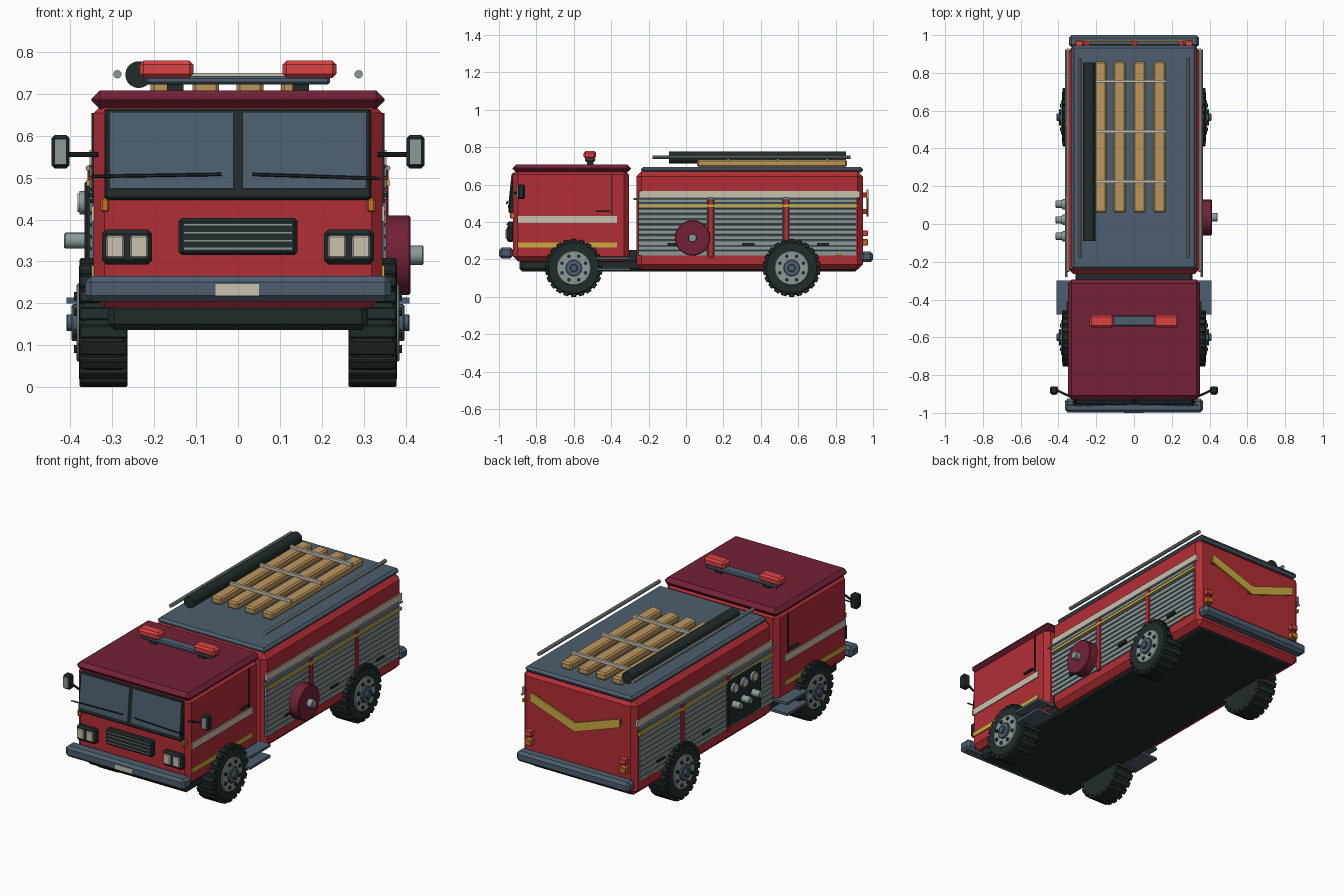
import bpy, bmesh, math
from mathutils import Vector, Matrix

if "Cube" in bpy.data.objects:
    bpy.data.objects.remove(bpy.data.objects["Cube"])


def lin(c):
    return c / 12.92 if c <= 0.04045 else ((c + 0.055) / 1.055) ** 2.4


def mat(name, r, g, b):
    m = bpy.data.materials.new(name)
    m.diffuse_color = (lin(r), lin(g), lin(b), 1)
    m.use_nodes = True
    m.node_tree.nodes["Principled BSDF"].inputs["Base Color"].default_value = m.diffuse_color
    return m


RED = mat("red_paint", 0.70, 0.18, 0.21)
MAROON = mat("maroon_paint", 0.45, 0.13, 0.21)
SLATE = mat("slate_metal", 0.30, 0.37, 0.43)
DARK = mat("dark_rubber", 0.13, 0.17, 0.17)
GREY = mat("light_grey_metal", 0.55, 0.60, 0.60)
CREAM = mat("cream", 0.79, 0.76, 0.69)
TAN = mat("tan_wood", 0.74, 0.59, 0.36)
YELLOW = mat("yellow", 0.80, 0.67, 0.25)
ORANGE = mat("orange", 0.80, 0.45, 0.15)
LAMP = mat("lamp_red", 0.86, 0.26, 0.26)


def finish(name, bm, m, bevel=0, mirror=False, smooth=False):
    bmesh.ops.recalc_face_normals(bm, faces=bm.faces)
    me = bpy.data.meshes.new(name)
    bm.to_mesh(me)
    bm.free()
    me.materials.append(m)
    ob = bpy.data.objects.new(name, me)
    bpy.context.collection.objects.link(ob)
    if bevel:
        b = ob.modifiers.new("bevel", 'BEVEL')
        b.width, b.segments, b.limit_method = bevel, 1, 'ANGLE'
    if mirror:
        ob.modifiers.new("mirror", 'MIRROR').use_clip = False
    if smooth:
        bpy.ops.object.select_all(action='DESELECT')
        ob.select_set(True)
        bpy.context.view_layer.objects.active = ob
        bpy.ops.object.shade_smooth_by_angle(angle=math.radians(35))
    return ob


def add_box(bm, x, y, z, rot=Matrix()):
    mid = Vector([(a[0] + a[1]) / 2 for a in (x, y, z)])
    size = [abs(a[1] - a[0]) for a in (x, y, z)]
    bmesh.ops.create_cube(bm, size=1, matrix=rot @ Matrix.Translation(mid) @ Matrix.Diagonal((*size, 1)))


def boxes(name, m, items, bevel=0, mirror=False):
    bm = bmesh.new()
    for it in items:
        add_box(bm, *it)
    return finish(name, bm, m, bevel, mirror)


def box(name, m, x, y, z, bevel=0, mirror=False):
    return boxes(name, m, [(x, y, z)], bevel, mirror)


def rods(name, m, items, n=20, bevel=0, mirror=False):
    """Cylinders given as (start, end, radius)."""
    bm = bmesh.new()
    for a, b, r in items:
        a, b = Vector(a), Vector(b)
        rot = (b - a).to_track_quat('Z', 'Y').to_matrix().to_4x4()
        bmesh.ops.create_cone(bm, cap_ends=True, segments=n, radius1=r, radius2=r, depth=(b - a).length,
                              matrix=Matrix.Translation((a + b) / 2) @ rot)
    return finish(name, bm, m, bevel, mirror, n > 12)


def prism(name, m, pts, y0, y1):
    """Outline in x and z, extruded along y."""
    bm = bmesh.new()
    f = bm.faces.new([bm.verts.new((x, y0, z)) for x, z in pts])
    ext = bmesh.ops.extrude_face_region(bm, geom=[f])
    bmesh.ops.translate(bm, vec=(0, y1 - y0, 0), verts=[v for v in ext['geom'] if isinstance(v, bmesh.types.BMVert)])
    return finish(name, bm, m)


# Chassis, cab and rear body
box("chassis", DARK, (-0.31, 0.31), (-0.89, 0.92), (0.136, 0.2), 0.015)
box("cab_link", DARK, (-0.3, 0.3), (-0.32, -0.25), (0.15, 0.25))
box("cab", RED, (-0.345, 0.345), (-0.925, -0.305), (0.19, 0.68), 0.026)
box("cab_roof", MAROON, (-0.35, 0.35), (-0.928, -0.295), (0.664, 0.708), 0.02)
box("rear_body", RED, (-0.348, 0.348), (-0.265, 0.945), (0.145, 0.672), 0.028)
box("rear_roof", SLATE, (-0.33, 0.33), (-0.24, 0.945), (0.664, 0.695), 0.012)

# Bumpers and number plate
box("front_bumper", SLATE, (-0.365, 0.365), (-0.998, -0.925), (0.205, 0.265), 0.014)
box("rear_bumper", SLATE, (-0.345, 0.345), (0.935, 1.0), (0.185, 0.242), 0.014)
box("number_plate", CREAM, (-0.054, 0.05), (-1.0, -0.99), (0.218, 0.246))

# Windshield, leaning back slightly
lean = Matrix.Translation((0, -0.93, 0.56)) @ Matrix.Rotation(math.radians(-6), 4, 'X')
boxes("windshield_frame", DARK, [((-0.318, 0.318), (-0.008, 0.02), (-0.112, 0.105), lean)], 0.005)
boxes("windshield_glass", SLATE, [((0.011, 0.307), (-0.013, 0), (-0.088, 0.096), lean)], 0, True)
rods("wipers", DARK, [((-0.35, -0.958, 0.503), (-0.04, -0.955, 0.508), 0.004),
                      ((0.035, -0.955, 0.508), (0.34, -0.958, 0.498), 0.004)], 6)

# Grille and front lamps
box("grille_frame", DARK, (-0.142, 0.142), (-0.955, -0.92), (0.315, 0.404), 0.008)
boxes("grille_bars", GREY, [((-0.13, 0.13), (-0.961, -0.95), (z, z + 0.006)) for z in (0.328, 0.347, 0.366, 0.385)])
box("headlight_frame", DARK, (0.205, 0.325), (-0.957, -0.92), (0.293, 0.376), 0.01, True)
boxes("headlight_lens", CREAM, [((x, x + 0.043), (-0.965, -0.95), (0.308, 0.362)) for x in (0.215, 0.272)], 0.004, True)
box("turn_signal", ORANGE, (0.308, 0.328), (-0.94, -0.91), (0.418, 0.451), 0.004, True)

# Mirrors
rods("mirror_arm", DARK, [((0.335, -0.915, 0.555), (0.42, -0.875, 0.555), 0.006)], 8, 0, True)
box("mirror_head", DARK, (0.402, 0.445), (-0.9, -0.86), (0.522, 0.602), 0.008, True)
box("mirror_glass", GREY, (0.409, 0.438), (-0.905, -0.895), (0.532, 0.592), 0, True)

# Cab side trim
box("cab_white_stripe", CREAM, (0.342, 0.35), (-0.9, -0.37), (0.395, 0.432), 0, True)
box("cab_yellow_stripe", YELLOW, (0.342, 0.35), (-0.9, -0.37), (0.264, 0.29), 0, True)
boxes("door_handle", DARK, [((0.342, 0.358), (-0.48, -0.41), (0.454, 0.463)),
                            ((0.34, 0.35), (-0.4, -0.394), (0.44, 0.655))], 0, True)
boxes("steps", SLATE, [((0.3, 0.41), (-0.48, -0.3), (0.2, 0.214)),
                       ((0.3, 0.41), (-0.48, -0.3), (0.14, 0.154))], 0, True)

# Roller shutters with red posts
bays = [(-0.255, 0.115), (0.15, 0.518), (0.552, 0.91)]
box("shutter_back", SLATE, (0.342, 0.35), (-0.255, 0.91), (0.22, 0.53), 0, True)
pitch = 0.31 / 11
boxes("shutter_slats", GREY, [((0.342, 0.355), b, (0.22 + i * pitch, 0.2155 + (i + 1) * pitch))
                              for b in bays for i in range(11)], 0.002, True)
boxes("shutter_posts", RED, [((0.342, 0.359), p, (0.21, 0.53)) for p in ((0.117, 0.148), (0.52, 0.55))], 0.003, True)
boxes("shutter_handles", DARK, [((0.35, 0.364), (y, y + 0.065), (0.275, 0.287)) for y in (-0.1, 0.3, 0.7)], 0, True)

# Body stripes and markers
box("body_white_stripe", CREAM, (0.342, 0.355), (-0.25, 0.93), (0.53, 0.566), 0, True)
box("body_yellow_stripe", YELLOW, (0.35, 0.362), (-0.25, 0.92), (0.48, 0.495), 0, True)
rods("grab_rail", GREY, [((0.358, -0.28, 0.523), (0.358, 0.925, 0.523), 0.006)], 8, 0, True)
box("side_marker", ORANGE, (0.345, 0.358), (0.8, 0.835), (0.218, 0.23), 0, True)

# Hose reel on the right
rods("hose_reel", MAROON, [((0.34, 0.035, 0.315), (0.412, 0.035, 0.315), 0.095)], 24, 0.004)
rods("reel_hub", GREY, [((0.4, 0.035, 0.315), (0.443, 0.035, 0.315), 0.023)], 16, 0.003)

# Pump panel on the left
box("pump_panel", DARK, (-0.366, -0.34), (-0.14, 0.15), (0.235, 0.492), 0.005)
ys = (-0.065, 0.022, 0.105)
rods("gauge_rims", GREY, [((-0.36, y, 0.44), (-0.378, y, 0.44), 0.028) for y in ys], 16)
rods("gauge_faces", CREAM, [((-0.37, y, 0.44), (-0.383, y, 0.44), 0.022) for y in ys], 16)
rods("outlets", GREY, [((-0.36, y, 0.35), (-0.415, y, 0.35), 0.019) for y in ys], 16, 0.003)

# Rear chevron and tail lamps
prism("rear_chevron", YELLOW, [(-0.275, 0.575), (-0.275, 0.527), (0, 0.43), (0.275, 0.527), (0.275, 0.575), (0, 0.48)],
      0.966, 0.975)
boxes("chevron_mounts", RED, [((x - 0.015, x + 0.015), (0.94, 0.968), (z, z + 0.025))
                              for x, z in ((-0.25, 0.532), (0, 0.444), (0.25, 0.532))])
box("tail_lamp_upper", LAMP, (0.27, 0.31), (0.94, 0.973), (0.325, 0.355), 0.003, True)
box("tail_lamp_lower", ORANGE, (0.27, 0.31), (0.94, 0.973), (0.275, 0.308), 0.003, True)

# Roof load: planks, straps, hose tube and side rails
planks = (-0.177, -0.077, 0.029, 0.135)
boxes("roof_planks", TAN, [((x - 0.032, x + 0.032), (0.06, 0.86), (0.694, 0.735)) for x in planks], 0.008)
boxes("plank_straps", CREAM, [((-0.205, 0.17), (y - 0.007, y + 0.007), (0.733, 0.75)) for y in (0.225, 0.49, 0.755)])
rods("roof_hose_tube", DARK, [((-0.237, -0.09, 0.746), (-0.237, 0.855, 0.746), 0.032)], 20)
rods("roof_rail", GREY, [((0.288, -0.18, 0.747), (0.288, 0.88, 0.747), 0.01)], 10, 0, True)

# Light bar
box("light_bar_base", SLATE, (-0.22, 0.22), (-0.54, -0.485), (0.722, 0.743), 0.006)
box("light_bar_feet", DARK, (0.13, 0.17), (-0.53, -0.495), (0.7, 0.725), 0, True)
box("light_bar_lamp", LAMP, (0.106, 0.235), (-0.547, -0.482), (0.738, 0.78), 0.01, True)

# Wheels: tyre with lugs, rim, hub and bolts
for label, wy in (("front", -0.6), ("rear", 0.565)):
    wz, lugs = 0.154, 22
    rods(label + "_tyre", DARK, [((0.264, wy, wz), (0.38, wy, wz), 0.146)], 32, 0.012, True)
    items = []
    for i in range(lugs):
        turn = Matrix.Translation((0, wy, wz)) @ Matrix.Rotation(math.tau * i / lugs, 4, 'X')
        items.append(((0.264, 0.378), (-0.015, 0.015), (0.125, 0.154), turn))
    boxes(label + "_tyre_lugs", DARK, items, 0.003, True)
    rods(label + "_rim", GREY, [((0.37, wy, wz), (0.386, wy, wz), 0.093)], 24, 0.004, True)
    rods(label + "_hub", SLATE, [((0.38, wy, wz), (0.397, wy, wz), 0.044),
                                 ((0.39, wy, wz), (0.41, wy, wz), 0.02)], 16, 0.003, True)
    bolts = []
    for i in range(8):
        a = math.tau * (i + 0.5) / 8
        y, z = wy + 0.068 * math.cos(a), wz + 0.068 * math.sin(a)
        bolts.append(((0.38, y, z), (0.392, y, z), 0.01))
    rods(label + "_wheel_bolts", DARK, bolts, 8, 0, True)
